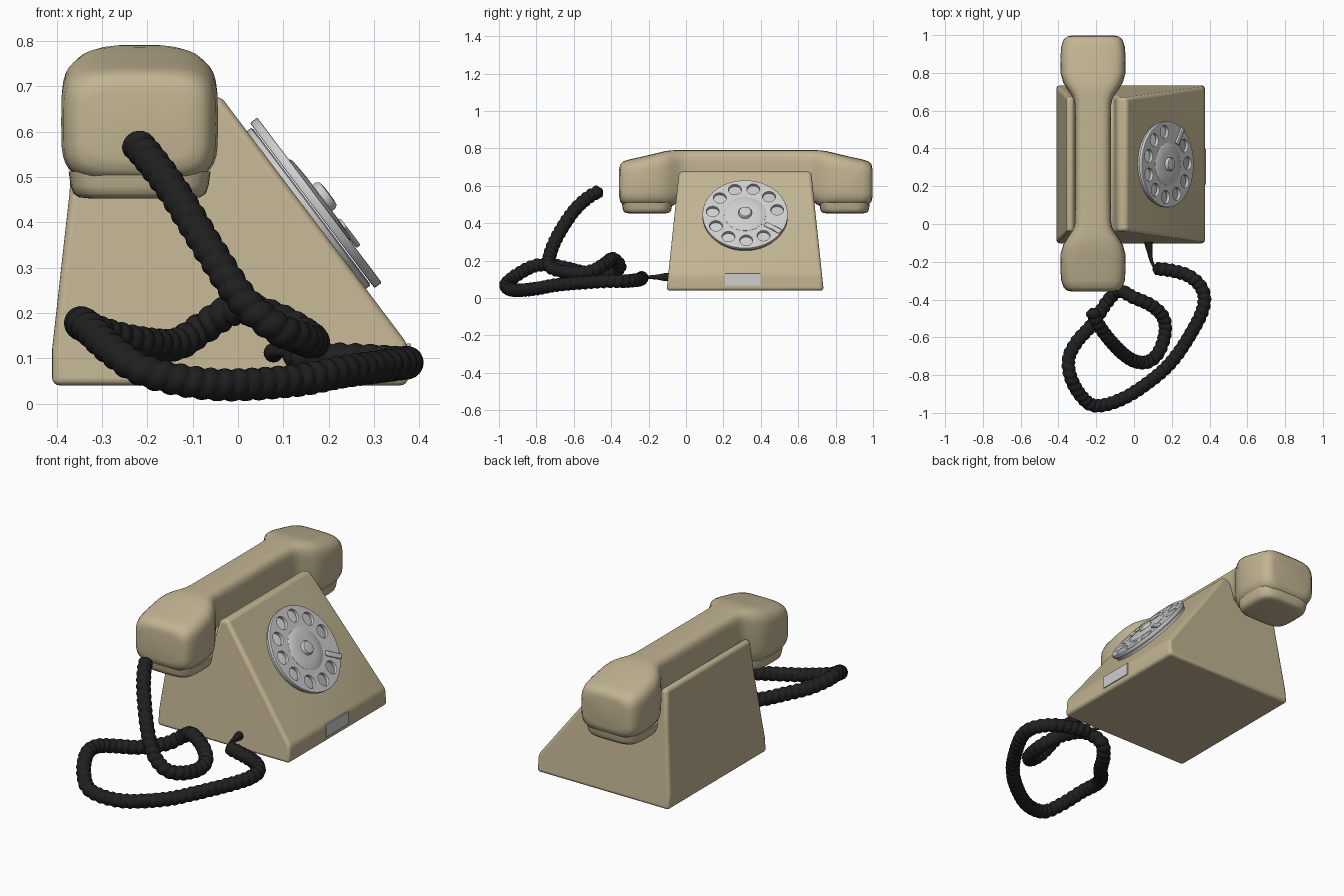
import bpy, bmesh, math
from mathutils import Vector, Matrix

cube = bpy.data.objects.get("Cube")
if cube:
    bpy.data.objects.remove(cube, do_unlink=True)


def material(name, rgb, rough=0.5):
    m = bpy.data.materials.new(name)
    m.use_nodes = True
    m.diffuse_color = (*rgb, 1)
    bsdf = m.node_tree.nodes["Principled BSDF"]
    bsdf.inputs["Base Color"].default_value = (*rgb, 1)
    bsdf.inputs["Roughness"].default_value = rough
    return m


beige = material("beige plastic", (0.54, 0.46, 0.29))
grey = material("light grey", (0.62, 0.62, 0.63))
black = material("black rubber", (0.014, 0.014, 0.014))


def finish(obj, mat, angle=40):
    obj.data.materials.append(mat)
    bpy.ops.object.select_all(action="DESELECT")
    obj.select_set(True)
    bpy.context.view_layer.objects.active = obj
    bpy.ops.object.shade_smooth_by_angle(angle=math.radians(angle))
    return obj


def loft(name, rings, mat, angle=40):
    """Skin a list of closed rings and cap both ends."""
    bm = bmesh.new()
    loops = [[bm.verts.new(p) for p in ring] for ring in rings]
    n = len(loops[0])
    for a, b in zip(loops, loops[1:]):
        for i in range(n):
            j = (i + 1) % n
            bm.faces.new((a[i], a[j], b[j], b[i]))
    bm.faces.new(loops[0][::-1])
    bm.faces.new(loops[-1])
    bmesh.ops.recalc_face_normals(bm, faces=bm.faces)
    mesh = bpy.data.meshes.new(name)
    bm.to_mesh(mesh)
    bm.free()
    obj = bpy.data.objects.new(name, mesh)
    bpy.context.collection.objects.link(obj)
    return finish(obj, mat, angle)


def bevel(obj, width, segments=4):
    mod = obj.modifiers.new("soft edges", "BEVEL")
    mod.width, mod.segments = width, segments
    mod.limit_method, mod.angle_limit = "ANGLE", math.radians(25)


def squircle(a, b, power, count=40):
    """Rounded rectangle outline with half sizes a and b."""
    pts = []
    for i in range(count):
        t = math.tau * i / count
        c, s = math.cos(t), math.sin(t)
        pts.append((a * math.copysign(abs(c) ** (2 / power), c),
                    b * math.copysign(abs(s) ** (2 / power), s)))
    return pts


# Body: side profile with a cradle trough, tapering towards the top
MID = 0.316
profile = [(-0.41, 0.04), (0.375, 0.04), (0.375, 0.13), (-0.04, 0.68),
           (-0.088, 0.665), (-0.11, 0.56), (-0.305, 0.56), (-0.32, 0.65),
           (-0.358, 0.65), (-0.372, 0.46), (-0.39, 0.3), (-0.41, 0.12)]


def half_depth(z):
    return 0.42 - 0.105 * (z - 0.04)


body = loft("body", [[(x, MID + s * half_depth(z), z) for x, z in profile]
                     for s in (-1, 1)], beige)
bevel(body, 0.017)

# Handset: rounded sections from the end of one head to the middle, mirrored
HX, HY = -0.217, 0.32
sections = [  # distance from middle, half width, bottom, top
    (0.677, 0.115, 0.54, 0.69), (0.672, 0.138, 0.515, 0.715),
    (0.655, 0.156, 0.497, 0.731), (0.62, 0.168, 0.49, 0.742),
    (0.56, 0.173, 0.488, 0.755), (0.48, 0.172, 0.488, 0.774),
    (0.43, 0.158, 0.488, 0.786), (0.395, 0.137, 0.492, 0.79),
    (0.365, 0.116, 0.51, 0.791), (0.34, 0.102, 0.56, 0.791),
    (0.31, 0.096, 0.58, 0.791), (0.2, 0.094, 0.585, 0.791)]
stations = [(-d, w, lo, hi) for d, w, lo, hi in sections]
stations += [(d, w, lo, hi) for d, w, lo, hi in reversed(sections)]
loft("handset", [[(HX + u, HY + d, (lo + hi) / 2 + v)
                  for u, v in squircle(w, (hi - lo) / 2, 4.2)]
                 for d, w, lo, hi in stations], beige, 60)

# Caps under the mouthpiece and the earpiece
for name, side in (("mouthpiece_cap", -1), ("earpiece_cap", 1)):
    layers = [(0.7, 0.452), (0.88, 0.455), (0.96, 0.463), (1, 0.48), (1.03, 0.512)]
    loft(name, [[(HX + u * k, HY + side * 0.528 + v * k, z)
                 for u, v in squircle(0.152, 0.131, 4)] for k, z in layers], beige, 60)

# Dial frame: local x runs along the body, local z points out of the slope
slope = Vector((0.55, 0, 0.415)).normalized()
along = Vector((0, 1, 0))
frame = Matrix((along, slope.cross(along), slope)).transposed().to_4x4()
frame.translation = (0.151, MID, 0.427)


def turned(name, rows, mat, count=48):
    rings = [[frame @ Vector((r * math.cos(math.tau * i / count),
                              r * math.sin(math.tau * i / count), h))
              for i in range(count)] for r, h in rows]
    return loft(name, rings, mat)


turned("dial_base", [(0.218, -0.01), (0.218, 0.011), (0.212, 0.014)], grey)
turned("dial_centre", [(0.112, 0.02), (0.112, 0.037), (0.105, 0.041), (0.06, 0.044)], grey)
turned("dial_hub", [(0.036, 0.03), (0.036, 0.053), (0.031, 0.06), (0.015, 0.062)], grey)

# Finger wheel: filled outline with ten holes
curve = bpy.data.curves.new("finger_wheel", "CURVE")
curve.dimensions, curve.fill_mode = "2D", "BOTH"
curve.extrude, curve.bevel_depth, curve.bevel_resolution = 0.007, 0.003, 1


def ring_spline(cx, cy, r, count):
    sp = curve.splines.new("POLY")
    sp.points.add(count - 1)
    for i, p in enumerate(sp.points):
        t = math.tau * i / count
        p.co = (cx + r * math.cos(t), cy + r * math.sin(t), 0, 1)
    sp.use_cyclic_u = True


ring_spline(0, 0, 0.225, 64)
for k in range(10):
    t = math.radians(10) + k * math.tau / 11
    ring_spline(0.174 * math.cos(t), 0.174 * math.sin(t), 0.037, 24)
wheel = bpy.data.objects.new("finger_wheel", curve)
bpy.context.collection.objects.link(wheel)
wheel.matrix_world = frame @ Matrix.Translation((0, 0, 0.026))
bpy.ops.object.select_all(action="DESELECT")
wheel.select_set(True)
bpy.context.view_layer.objects.active = wheel
bpy.ops.object.convert(target="MESH")
finish(bpy.context.object, grey, 30)


def block(name, matrix, size, mat, width):
    x, y, z = (s / 2 for s in size)
    rect = [(-x, -y), (x, -y), (x, y), (-x, y)]
    obj = loft(name, [[matrix @ Vector((u, v, h)) for u, v in rect] for h in (-z, z)], mat)
    bevel(obj, width, 2)


# Finger stop on the dial and number plate on the body
stop = frame @ Matrix.Rotation(math.radians(-33), 4, "Z") @ Matrix.Translation((0.177, 0, 0.043))
block("finger_stop", stop, (0.1, 0.028, 0.012), grey, 0.004)
block("number_plate", Matrix.Translation((0.376, 0.303, 0.1)), (0.008, 0.19, 0.066), grey, 0.001)

# Strain relief where the cord leaves the body
relief = [(0.078, -0.07, 0.022), (0.078, -0.115, 0.021), (0.083, -0.15, 0.014),
          (0.09, -0.19, 0.01), (0.105, -0.225, 0.009), (0.13, -0.245, 0.012)]
loft("strain_relief", [[(x + r * math.cos(math.tau * i / 16), y, 0.112 + r * math.sin(math.tau * i / 16))
                        for i in range(16)] for x, y, r in relief], black)

# Coiled cord: tube with a spiral ridge along a smooth path
path = [Vector(p) for p in (
    (0.1, -0.235, 0.11), (0.19, -0.245, 0.1), (0.29, -0.275, 0.095), (0.355, -0.335, 0.09),
    (0.372, -0.41, 0.09), (0.34, -0.51, 0.085), (0.23, -0.69, 0.07), (0.12, -0.805, 0.05),
    (-0.05, -0.92, 0.042), (-0.2, -0.962, 0.07), (-0.28, -0.91, 0.12), (-0.335, -0.81, 0.172),
    (-0.345, -0.71, 0.175), (-0.3, -0.62, 0.155), (-0.22, -0.53, 0.135), (-0.14, -0.41, 0.13),
    (-0.08, -0.355, 0.165), (0, -0.39, 0.21), (0.09, -0.43, 0.185), (0.152, -0.49, 0.15),
    (0.165, -0.57, 0.135), (0.135, -0.67, 0.145), (0.08, -0.727, 0.17), (0.01, -0.728, 0.23),
    (-0.06, -0.685, 0.335), (-0.14, -0.6, 0.465), (-0.195, -0.52, 0.54), (-0.228, -0.45, 0.578))]
ends = [2 * path[0] - path[1]] + path + [2 * path[-1] - path[-2]]
dense = []
for a, b, c, d in zip(ends, ends[1:], ends[2:], ends[3:]):
    for i in range(24):
        t = i / 24
        dense.append(0.5 * (2 * b + (c - a) * t + (2 * a - 5 * b + 4 * c - d) * t * t
                            + (3 * b - a - 3 * c + d) * t ** 3))
dense.append(path[-1])

total = sum((q - p).length for p, q in zip(dense, dense[1:]))
rings, travelled, SIDES = [], 0, 20
normal = Vector((0, 0, 1))
for i, p in enumerate(dense):
    if i:
        travelled += (p - dense[i - 1]).length
    tangent = (dense[min(i + 1, len(dense) - 1)] - dense[max(i - 1, 0)]).normalized()
    normal = (normal - tangent * normal.dot(tangent)).normalized()
    side = tangent.cross(normal)
    taper = min(1, 0.3 + min(travelled, total - travelled) / 0.025)
    ring = []
    for k in range(SIDES):
        t = math.tau * k / SIDES
        ridge = abs(math.sin(math.pi * travelled / 0.036 + t / 2))
        ring.append(p + (normal * math.cos(t) + side * math.sin(t)) * (0.031 + 0.006 * ridge) * taper)
    rings.append(ring)
loft("coiled_cord", rings, black, 35)
